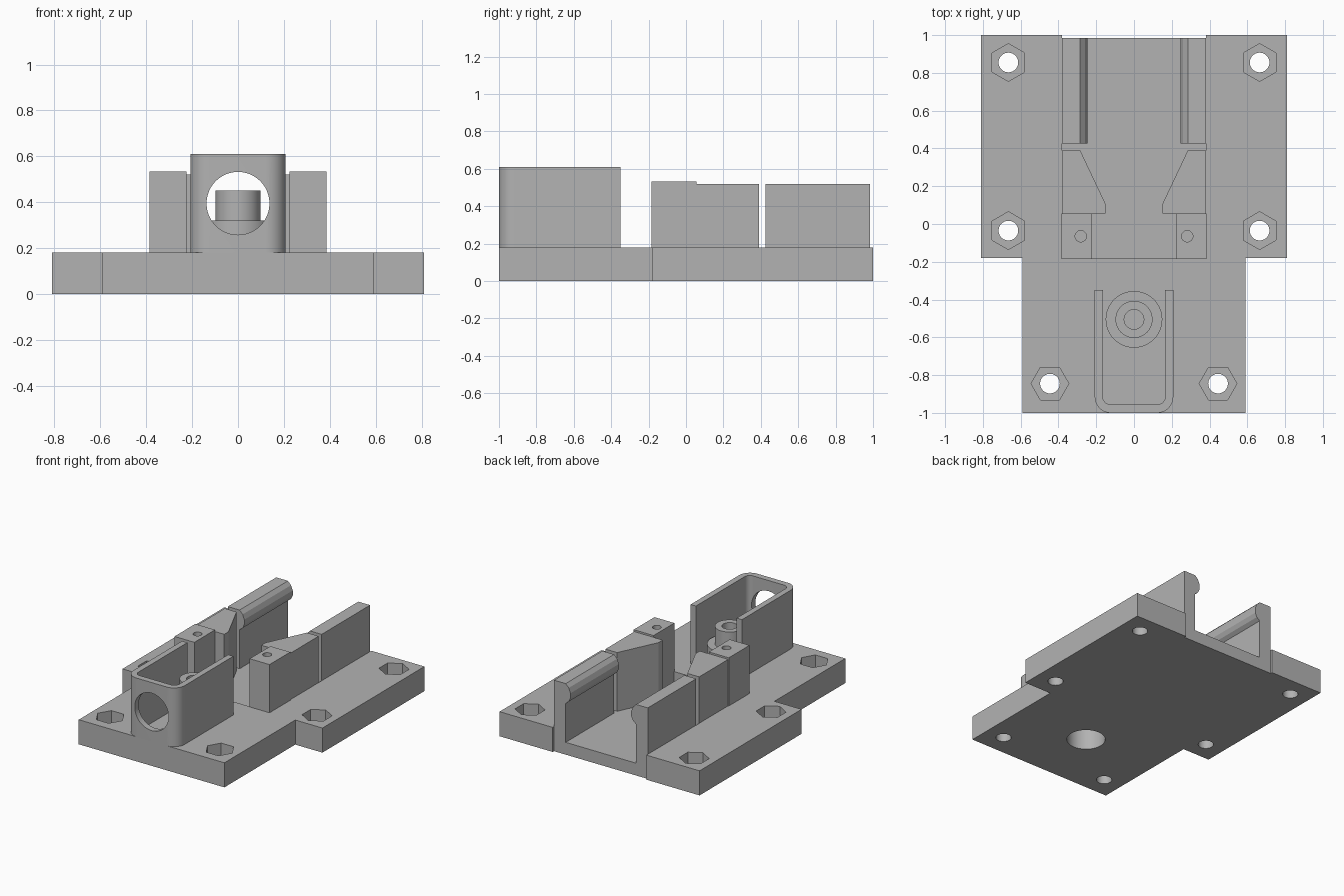
import bpy, bmesh
from math import cos, sin, pi, radians
from mathutils import Matrix

if "Cube" in bpy.data.objects:
    bpy.data.objects.remove(bpy.data.objects["Cube"])

grey = bpy.data.materials.new("plain_grey")
grey.use_nodes = True
colour = (0.45, 0.45, 0.45, 1)
grey.diffuse_color = colour
grey.node_tree.nodes["Principled BSDF"].inputs["Base Color"].default_value = colour


def prism(name, outline, low, high, frame=None):
    """Extrude a flat outline from low to high, optionally turned by frame."""
    bm = bmesh.new()
    face = bm.faces.new([bm.verts.new((x, y, low)) for x, y in outline])
    ext = bmesh.ops.extrude_face_region(bm, geom=[face])
    moved = [v for v in ext["geom"] if isinstance(v, bmesh.types.BMVert)]
    bmesh.ops.translate(bm, verts=moved, vec=(0, 0, high - low))
    if frame:
        bm.transform(frame)
    bmesh.ops.recalc_face_normals(bm, faces=bm.faces)
    mesh = bpy.data.meshes.new(name)
    bm.to_mesh(mesh)
    bm.free()
    mesh.materials.append(grey)
    obj = bpy.data.objects.new(name, mesh)
    bpy.context.collection.objects.link(obj)
    return obj


def rect(x0, x1, y0, y1):
    return [(x0, y0), (x1, y0), (x1, y1), (x0, y1)]


def ring(x, y, r, sides=48, start=0.0, sweep=2 * pi):
    step = sweep / sides
    count = sides if sweep > 6 else sides + 1
    return [(x + r * cos(start + i * step), y + r * sin(start + i * step))
            for i in range(count)]


def cut(obj, cutters):
    """Subtract each cutter, bake the result and drop the cutters."""
    for c in cutters:
        c.hide_render = True
        mod = obj.modifiers.new("cut", 'BOOLEAN')
        mod.operation, mod.solver, mod.object = 'DIFFERENCE', 'EXACT', c
    graph = bpy.context.evaluated_depsgraph_get()
    baked = bpy.data.meshes.new_from_object(obj.evaluated_get(graph))
    obj.modifiers.clear()
    obj.data = baked
    for c in cutters:
        bpy.data.objects.remove(c)


def smooth(obj):
    bpy.ops.object.select_all(action='DESELECT')
    obj.select_set(True)
    bpy.context.view_layer.objects.active = obj
    bpy.ops.object.shade_smooth_by_angle(angle=radians(25))


TOP, FLOOR = 0.18, 0.09
PIN_Y = -0.505

# Base plate with wide rear, sunken channel, nut pockets and bolt holes
half = [(0.59, -1), (0.59, -0.18), (0.81, -0.18), (0.81, 1),
        (0.38, 1), (0.38, 0.985)]
base = prism("base_plate", half + [(-x, y) for x, y in reversed(half)], 0, TOP)
tools = [prism("channel_cutter", rect(-0.38, 0.38, -0.18, 1.1), FLOOR, 0.5),
         prism("bore_cutter", ring(0, PIN_Y, 0.13), -0.1, 0.26)]
for x, y, turn in ((0.665, 0.855, pi / 6), (0.665, -0.035, pi / 6), (0.445, -0.845, 0)):
    for side in (1, -1):
        tools.append(prism("nut_cutter", ring(side * x, y, 0.1, 6, turn), FLOOR, 0.3))
        tools.append(prism("bolt_cutter", ring(side * x, y, 0.052), -0.1, 0.3))
cut(base, tools)
smooth(base)

# Front housing: U-shaped wall with rounded corners, open to the rear
def u_path(w, y, r):
    return ([(-w, -0.35)] + ring(-w + r, y + r, r, 10, pi, pi / 2)
            + ring(w - r, y + r, r, 10, 1.5 * pi, pi / 2) + [(w, -0.35)])

housing = prism("front_housing",
                u_path(0.208, -1, 0.085) + u_path(0.165, -0.955, 0.04)[::-1], TOP, 0.61)
turn_y = Matrix.Rotation(pi / 2, 4, 'X')
cut(housing, [prism("port_cutter", ring(0, 0.395, 0.137, 64), 0.8, 1.2, turn_y)])
smooth(housing)

# Stepped post inside the housing, hollow from below, pin hole on top
post_low = prism("post_base", ring(0, PIN_Y, 0.15), TOP, 0.32)
cut(post_low, [prism("bore_cutter", ring(0, PIN_Y, 0.13), 0, 0.26)])
post_high = prism("post_top", ring(0, PIN_Y, 0.098), 0.32, 0.45)
cut(post_high, [prism("pin_cutter", ring(0, PIN_Y, 0.052), 0.33, 0.6)])
smooth(post_low)
smooth(post_high)

# Paired parts along the channel
bead = [(0.38, FLOOR), (0.38, 0.52), (0.285, 0.52), (0.26, 0.495), (0.246, 0.46),
        (0.246, 0.425), (0.26, 0.395), (0.285, 0.375), (0.285, FLOOR)]
wedge = [(0.38, 0.055), (0.38, 0.39), (0.285, 0.39), (0.15, 0.105), (0.15, 0.055)]
for side, label in ((1, "left"), (-1, "right")):
    flip = lambda pts: [(side * x, y) for x, y in pts]
    # Screw block
    block = prism(label + "_screw_block", flip(rect(0.224, 0.385, -0.185, 0.055)), FLOOR, 0.533)
    cut(block, [prism("screw_cutter", ring(side * 0.282, -0.065, 0.03, 32), 0.25, 0.7)])
    smooth(block)
    # Tapered guide
    prism(label + "_tapered_guide", flip(wedge), FLOOR, 0.52)
    # Snap wall with inward bead
    prism(label + "_snap_wall", flip(bead), -0.985, -0.425, turn_y)
